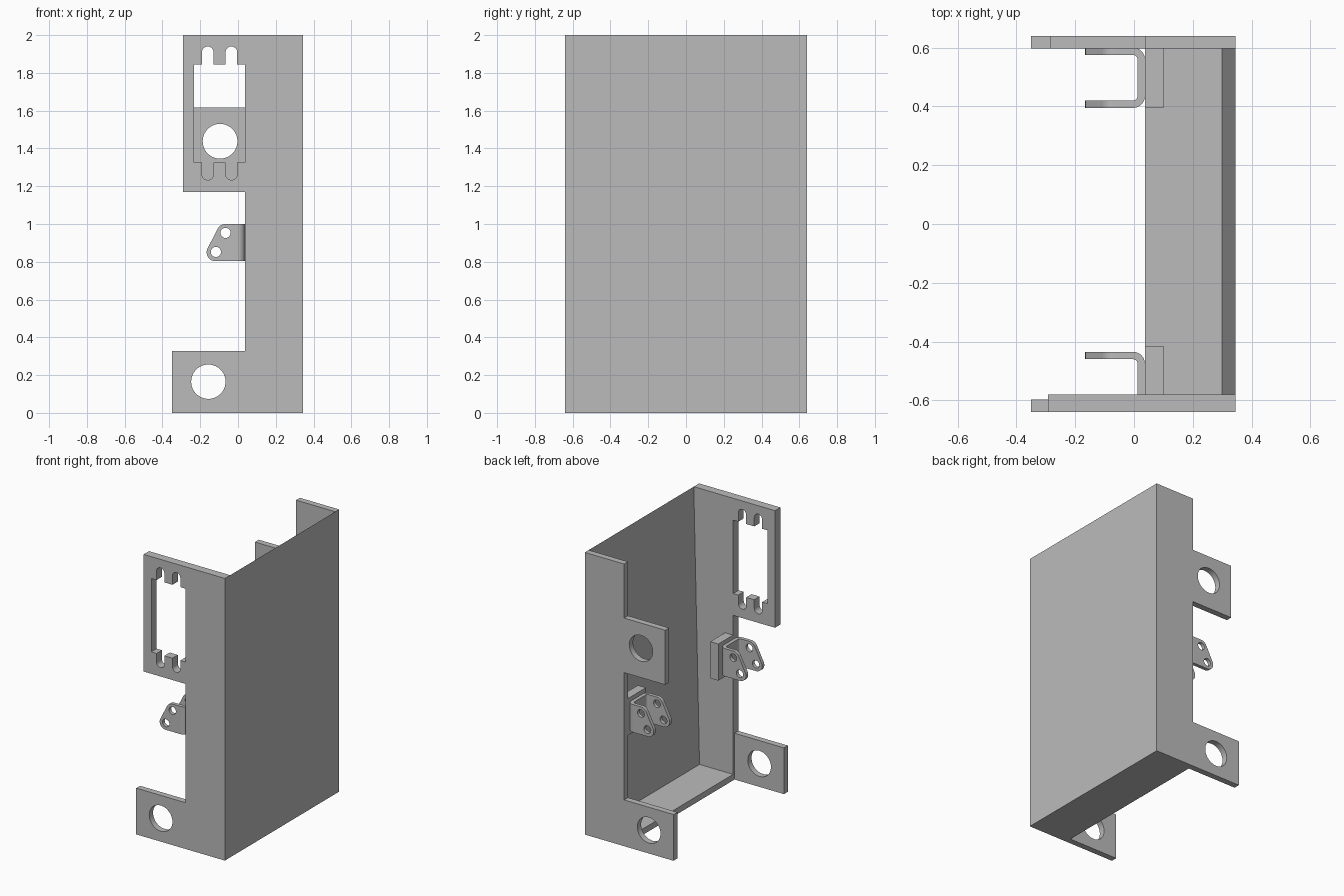
import bpy, bmesh
from math import sin, cos, pi, radians
from mathutils import Matrix

cube = bpy.data.objects.get("Cube")
if cube:
    bpy.data.objects.remove(cube, do_unlink=True)

grey = bpy.data.materials.new("plain grey")
grey.use_nodes = True
colour = (0.5, 0.5, 0.5, 1)
grey.diffuse_color = colour
grey.node_tree.nodes["Principled BSDF"].inputs["Base Color"].default_value = colour


def arc(cx, cy, r, start, end, steps=10):
    return [(cx + r * cos(radians(start + (end - start) * i / steps)),
             cy + r * sin(radians(start + (end - start) * i / steps)))
            for i in range(steps + 1)]


def circle(cx, cy, r, n=40):
    return arc(cx, cy, r, 0, 360, n)[:-1]


def rect(x0, y0, x1, y1):
    return [(x0, y0), (x1, y0), (x1, y1), (x0, y1)]


def extrude(name, loops, low, high, axis="y"):
    """Fill outline and hole loops, then extrude along y or z."""
    curve = bpy.data.curves.new(name, "CURVE")
    curve.dimensions = "2D"
    curve.fill_mode = "BOTH"
    curve.extrude = (high - low) / 2
    for loop in loops:
        spline = curve.splines.new("POLY")
        spline.points.add(len(loop) - 1)
        for point, (a, b) in zip(spline.points, loop):
            point.co = (a, b, 0, 1)
        spline.use_cyclic_u = True
    helper = bpy.data.objects.new(name + " outline", curve)
    bpy.context.collection.objects.link(helper)
    bpy.context.view_layer.update()
    mesh = bpy.data.meshes.new_from_object(
        helper.evaluated_get(bpy.context.evaluated_depsgraph_get()))
    bpy.data.objects.remove(helper, do_unlink=True)
    middle = (low + high) / 2
    if axis == "y":
        matrix = Matrix.Translation((0, middle, 0)) @ Matrix.Rotation(pi / 2, 4, "X")
    else:
        matrix = Matrix.Translation((0, 0, middle))
    bm = bmesh.new()
    bm.from_mesh(mesh)
    bm.transform(matrix)
    bmesh.ops.remove_doubles(bm, verts=bm.verts, dist=0.00005)
    bmesh.ops.recalc_face_normals(bm, faces=bm.faces)
    for face in bm.faces:
        face.smooth = False
        face.material_index = 0
    bm.to_mesh(mesh)
    bm.free()
    mesh.materials.clear()
    mesh.materials.append(grey)
    ob = bpy.data.objects.new(name, mesh)
    bpy.context.collection.objects.link(ob)
    return ob


EDGE, WALL = 0.037, 0.345
FRONT, BACK = -0.64, 0.64
THIN = 0.043

# tapered side wall with floor
extrude("wall_and_floor", [[(EDGE, 0), (WALL, 0), (WALL, 2), (0.30, THIN), (EDGE, THIN)]],
        -0.58, 0.60)

# front plate with slotted window
slots = (-0.16, -0.035)
window = [(-0.232, 1.325)]
for x in slots:
    window += [(x - 0.031, 1.325)] + arc(x, 1.264, 0.031, 180, 360) + [(x + 0.031, 1.325)]
window += [(EDGE - 0.001, 1.325), (EDGE - 0.001, 1.845)]
for x in reversed(slots):
    window += [(x + 0.031, 1.845)] + arc(x, 1.909, 0.031, 0, 180) + [(x - 0.031, 1.845)]
window.append((-0.232, 1.845))
extrude("front_plate", [[(EDGE, 0), (WALL, 0), (WALL, 2), (-0.292, 2), (-0.292, 1.17),
                         (EDGE, 1.17)], window], FRONT, -0.58)

# back plate with round-holed upper lug
extrude("back_plate", [[(EDGE, 0), (WALL, 0), (WALL, 2), (EDGE, 2), (EDGE, 1.617),
                        (-0.285, 1.617), (-0.285, 1.23), (EDGE, 1.23)],
                       circle(-0.095, 1.438, 0.092)], BACK - THIN, BACK)

# bottom lugs on both plates
for name, y in (("front_lug", FRONT), ("back_lug", BACK - THIN)):
    extrude(name, [rect(-0.35, 0, EDGE, 0.328), circle(-0.157, 0.165, 0.091)], y, y + THIN)

# folded clevis brackets on their mounting pads
side = [(EDGE + 0.01, 0.803), (EDGE + 0.01, 1.0)]
side += arc(-0.066, 0.953, 0.047, 90, 152) + arc(-0.119, 0.85, 0.047, 152, 270)
holes = [circle(-0.066, 0.953, 0.027, 24), circle(-0.117, 0.852, 0.027, 24)]
for name, low, pad_low in (("front", -0.64, -0.62), ("back", 0.395, 0.395)):
    high = low + 0.205
    t, r = 0.025, 0.04
    tip = -0.2
    fold = [(tip, low)] + arc(EDGE - r, low + r, r, -90, 0)
    fold += arc(EDGE - r, high - r, r, 0, 90) + [(tip, high), (tip, high - t)]
    fold += arc(EDGE - r, high - r, r - t, 90, 0) + arc(EDGE - r, low + r, r - t, 0, -90)
    fold.append((tip, low + t))
    bracket = extrude(name + "_bracket", [fold], 0.78, 1.02, "z")
    cutter = extrude(name + "_bracket_cutter", [side] + holes, low - 0.05, high + 0.05)
    cutter.hide_render = True
    boolean = bracket.modifiers.new("trim", "BOOLEAN")
    boolean.operation = "INTERSECT"
    boolean.solver = "EXACT"
    boolean.object = cutter
    bpy.context.view_layer.update()
    bracket.data = bpy.data.meshes.new_from_object(
        bracket.evaluated_get(bpy.context.evaluated_depsgraph_get()))
    bracket.modifiers.clear()
    bpy.data.objects.remove(cutter, do_unlink=True)
    extrude(name + "_bracket_pad", [rect(EDGE, 0.77, 0.10, 1.03)], pad_low, pad_low + 0.205)
